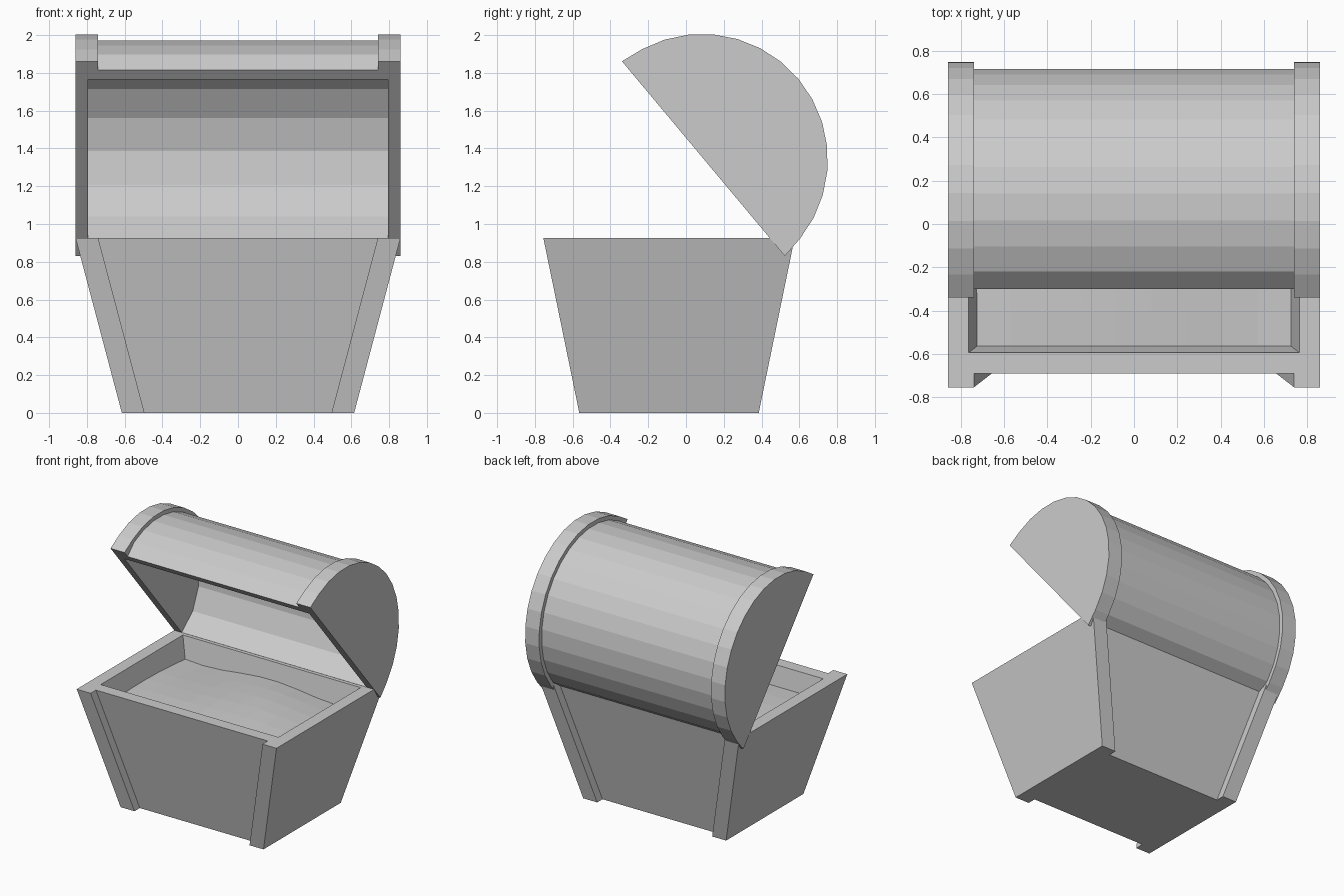
import bpy, bmesh, math

if "Cube" in bpy.data.objects:
    bpy.data.objects.remove(bpy.data.objects["Cube"])

CY = -0.09                      # box centre in y
HINGE = (0.092, 1.346)          # middle of the lid opening (y, z)
D = (0.6415, -0.767)            # along the opening, front to back
N = (0.767, 0.6415)             # out of the opening, into the dome


def loft(name, parts):
    """Each part is a list of equal-length loops, skinned and capped."""
    bm = bmesh.new()
    for loops in parts:
        rings = [[bm.verts.new(p) for p in lp] for lp in loops]
        n = len(rings[0])
        for a, b in zip(rings, rings[1:]):
            for i in range(n):
                j = (i + 1) % n
                bm.faces.new((a[i], a[j], b[j], b[i]))
        bm.faces.new(rings[0][::-1])
        bm.faces.new(rings[-1])
    bmesh.ops.recalc_face_normals(bm, faces=bm.faces[:])
    me = bpy.data.meshes.new(name)
    bm.to_mesh(me)
    bm.free()
    ob = bpy.data.objects.new(name, me)
    bpy.context.collection.objects.link(ob)
    return ob


# Box: H-shaped plan, flared towards the top
def h_plan(x, xi, y, yi, z):
    q = [(x, -y), (x, y), (xi, y), (xi, yi), (-xi, yi), (-xi, y),
         (-x, y), (-x, -y), (-xi, -y), (-xi, -yi), (xi, -yi), (xi, -y)]
    return [(a, b + CY, z) for a, b in q]


def cavity_plan(z):
    x = 0.765 + (z - 0.925) * 0.265
    y = 0.505 + (z - 0.925) * 0.205
    return [(a * x, b * y + CY, z) for a, b in ((-1, -1), (1, -1), (1, 1), (-1, 1))]


box = loft("chest_box", [[h_plan(0.615, 0.495, 0.475, 0.41, 0),
                          h_plan(0.86, 0.74, 0.665, 0.60, 0.925)]])
cutter = loft("cavity_cutter", [[cavity_plan(0.6), cavity_plan(1.0)]])
cutter.hide_render = True
cutter.hide_viewport = True
cut = box.modifiers.new("cavity", 'BOOLEAN')
cut.operation = 'DIFFERENCE'
cut.solver = 'EXACT'
cut.object = cutter

# Treasure heap: gently wavy sheet filling the cavity
bm = bmesh.new()
bmesh.ops.create_grid(bm, x_segments=9, y_segments=6, size=1)
for v in bm.verts:
    u, w = v.co.x, v.co.y
    bump = (1 - u * u) * (1 - w * w)
    z = 0.775 + 0.03 * bump + 0.022 * math.sin(4 * u + 1.5 * w) * (0.5 + 0.5 * w)
    v.co = (u * 0.735, w * 0.475 + CY, z)
me = bpy.data.meshes.new("treasure_heap")
bm.to_mesh(me)
bm.free()
bpy.context.collection.objects.link(bpy.data.objects.new("treasure_heap", me))


# Lid: half-round sections tilted open
def arc(r, end, n, drop):
    pts = []
    for i in range(n + 1):
        t = math.pi * i / n
        d, h = -r * math.cos(t), r * math.sin(t) - drop
        if i in (0, n):
            d, h = math.copysign(end, d), 0
        pts.append((HINGE[0] + d * D[0] + h * N[0], HINGE[1] + d * D[1] + h * N[1]))
    return pts


def prism(section, x0, x1):
    return [[(x, y, z) for y, z in section] for x in (x0, x1)]


rim = arc(0.666, 0.672, 16, 0.009)
barrel = arc(0.634, 0.612, 16, 0.009)
inner = arc(0.575, 0.548, 10, 0)[::-1]

loft("lid_barrel", [prism(barrel + inner, -0.74, 0.74)])
for side, s in (("left", -1), ("right", 1)):
    loft("lid_end_" + side, [prism(rim + inner, s * 0.74, s * 0.795),
                             prism(rim, s * 0.795, s * 0.86)])
